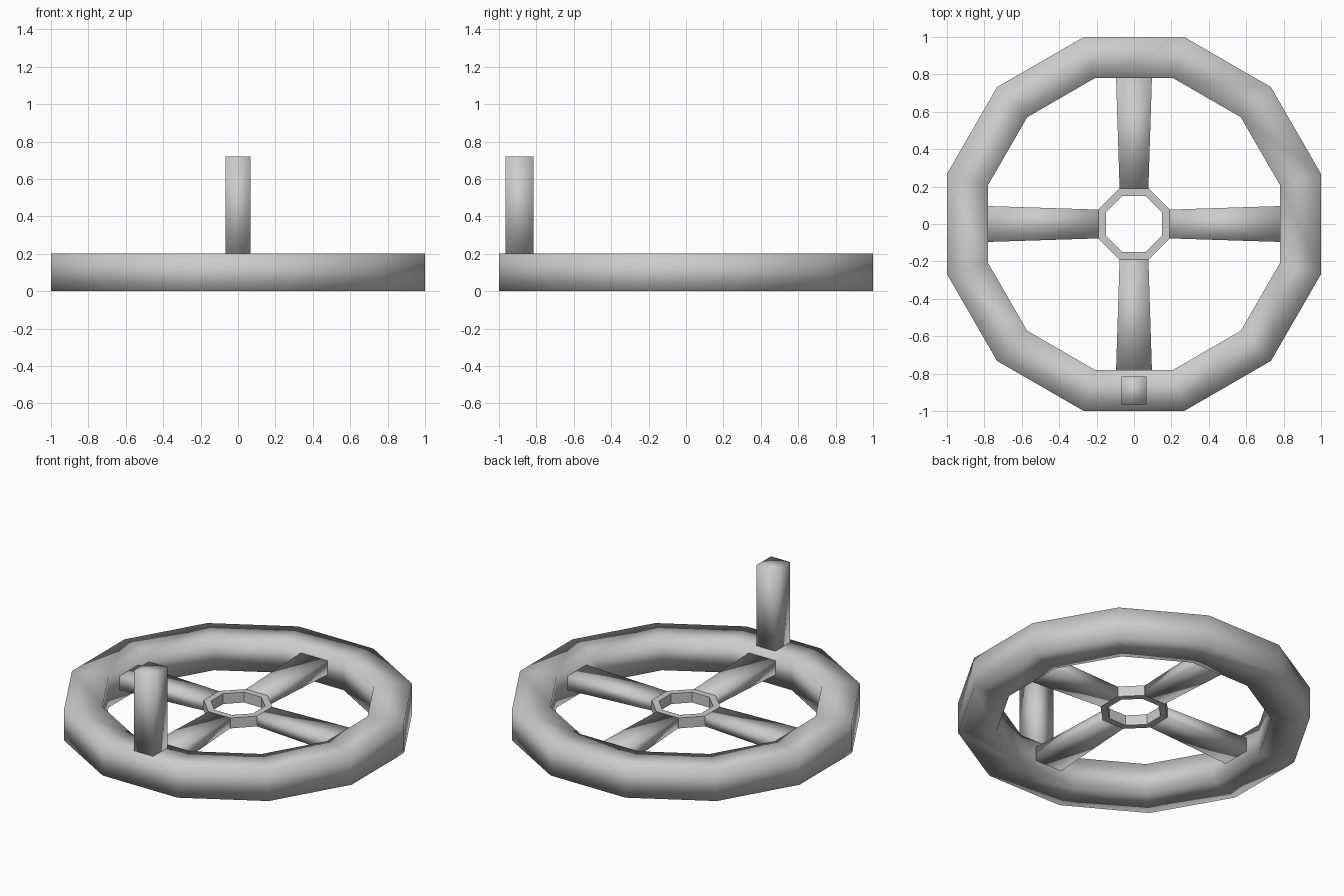
import bpy, bmesh
from math import pi, cos, sin

if "Cube" in bpy.data.objects:
    bpy.data.objects.remove(bpy.data.objects["Cube"])


def make_object(name, bm, smooth):
    bmesh.ops.recalc_face_normals(bm, faces=bm.faces)
    for f in bm.faces:
        f.smooth = smooth
    me = bpy.data.meshes.new(name)
    bm.to_mesh(me)
    bm.free()
    ob = bpy.data.objects.new(name, me)
    bpy.context.collection.objects.link(ob)
    return ob


def ring(name, sides, inner, outer, z0, z1, smooth):
    """Polygonal ring with a rectangular section; radii are to the flats."""
    bm = bmesh.new()
    loops = []
    k = 1 / cos(pi / sides)
    for i in range(sides):
        a = (i + 0.5) * 2 * pi / sides
        loops.append([bm.verts.new((r * k * cos(a), r * k * sin(a), z))
                      for r, z in ((inner, z0), (outer, z0), (outer, z1), (inner, z1))])
    for i in range(sides):
        p, q = loops[i], loops[(i + 1) % sides]
        for j in range(4):
            n = (j + 1) % 4
            bm.faces.new((p[j], q[j], q[n], p[n]))
    return make_object(name, bm, smooth)


def spoke(name, angle):
    """Tapered bar from a hub face out to the rim."""
    bm = bmesh.new()
    ends = []
    for r, w, z0, z1 in ((0.19, 0.077, 0.088, 0.155), (0.785, 0.096, 0.07, 0.16)):
        ends.append([bm.verts.new((r * cos(angle) - y * sin(angle),
                                   r * sin(angle) + y * cos(angle), z))
                     for y, z in ((-w, z0), (w, z0), (w, z1), (-w, z1))])
    a, b = ends
    for j in range(4):
        n = (j + 1) % 4
        bm.faces.new((a[j], b[j], b[n], a[n]))
    bm.faces.new(a)
    bm.faces.new(b)
    return make_object(name, bm, True)


# Rim and hub
ring("rim", 12, 0.78, 1.0, 0.0, 0.2, True)
ring("hub", 8, 0.15, 0.19, 0.088, 0.155, False)

# Four spokes
for i in range(4):
    spoke(f"spoke_{i + 1}", i * pi / 2)

# Upright handle on the front of the rim
bm = bmesh.new()
bmesh.ops.create_cube(bm, size=1)
for v in bm.verts:
    v.co.x *= 0.136
    v.co.y = v.co.y * 0.15 - 0.89
    v.co.z = 0.455 + v.co.z * 0.53
make_object("handle", bm, True)
